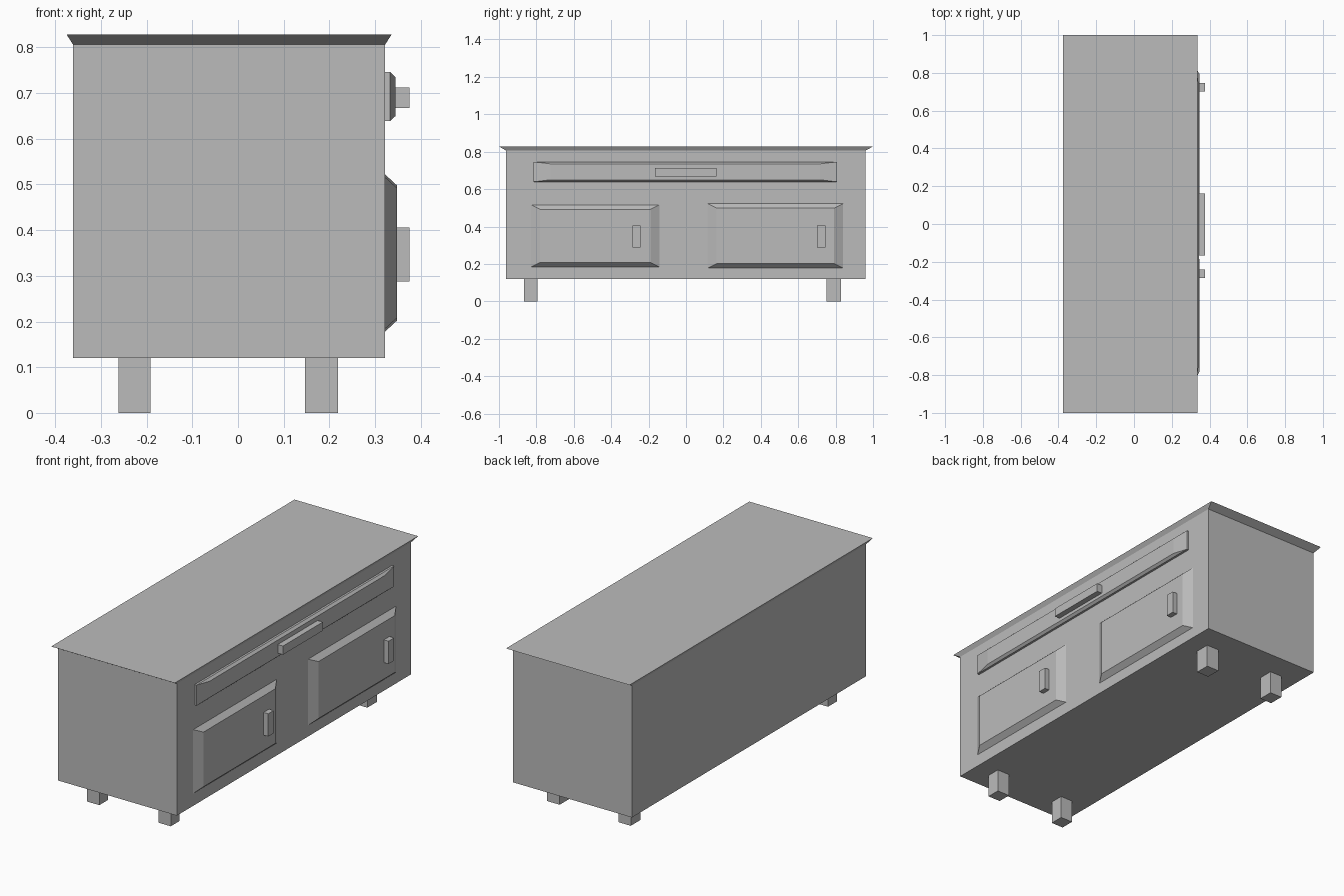
import bpy
import bmesh

cube = bpy.data.objects.get("Cube")
if cube:
    bpy.data.objects.remove(cube, do_unlink=True)

GREY = (0.5, 0.5, 0.5, 1.0)
paint = bpy.data.materials.new("plain grey")
paint.use_nodes = True
paint.diffuse_color = GREY
paint.node_tree.nodes["Principled BSDF"].inputs["Base Color"].default_value = GREY


def add_object(name, bm):
    bmesh.ops.recalc_face_normals(bm, faces=bm.faces)
    mesh = bpy.data.meshes.new(name)
    bm.to_mesh(mesh)
    bm.free()
    mesh.materials.append(paint)
    obj = bpy.data.objects.new(name, mesh)
    bpy.context.collection.objects.link(obj)
    return obj


def block(name, x, y, z, taper=None):
    """Box from (low, high) ranges; taper(co) may move each corner."""
    bm = bmesh.new()
    bmesh.ops.create_cube(bm, size=1)
    for v in bm.verts:
        v.co = [r[0] if c < 0 else r[1] for c, r in zip(v.co, (x, y, z))]
        if taper:
            taper(v.co)
    return add_object(name, bm)


def raised_panel(name, x, y, z, inset_y, inset_z, lip=0.0):
    """Panel on the +x side: straight lip, then chamfered to a smaller face."""
    bm = bmesh.new()
    rings = []
    for px, dy, dz in ((x[0], 0, 0), (x[0] + lip, 0, 0), (x[1], inset_y, inset_z)):
        if rings and px == x[0]:
            continue
        y0, y1, z0, z1 = y[0] + dy, y[1] - dy, z[0] + dz, z[1] - dz
        rings.append([bm.verts.new((px, a, b))
                      for a, b in ((y0, z0), (y1, z0), (y1, z1), (y0, z1))])
    for low, high in zip(rings, rings[1:]):
        for i in range(4):
            j = (i + 1) % 4
            bm.faces.new((low[i], low[j], high[j], high[i]))
    bm.faces.new(rings[0])
    bm.faces.new(rings[-1])
    return add_object(name, bm)


# Cabinet carcass
BODY_X, BODY_Y, BODY_Z = (-0.361, 0.322), (-0.962, 0.96), (0.12, 0.806)
FRONT = BODY_X[1]
block("cabinet_body", BODY_X, BODY_Y, BODY_Z)


# Worktop flares outward from the body to its upper edge
def flare(co):
    if co.z < 0.82:
        co.x = BODY_X[0] if co.x < 0 else BODY_X[1]
        co.y = BODY_Y[0] if co.y < 0 else BODY_Y[1]


block("worktop", (-0.375, 0.336), (-1, 1), (BODY_Z[1], 0.828), flare)

# Wide drawer and its handle
raised_panel("drawer", (FRONT, 0.345), (-0.815, 0.807), (0.639, 0.746), 0.09, 0.011, lip=0.011)
block("drawer_handle", (0.343, 0.375), (-0.166, 0.162), (0.667, 0.712))

# Doors and upright handles
for side, door_y, door_z, grip_y in (
        ("right", (-0.828, -0.142), (0.184, 0.516), (-0.287, -0.242)),
        ("left", (0.116, 0.839), (0.178, 0.522), (0.701, 0.747))):
    raised_panel(side + "_door", (FRONT, 0.348), door_y, door_z, 0.048, 0.024)
    block(side + "_door_handle", (0.346, 0.375), grip_y, (0.288, 0.406))

# Four square legs
for row, leg_x in (("back", (-0.262, -0.192)), ("front", (0.147, 0.219))):
    for side, leg_y in (("right", (-0.865, -0.793)), ("left", (0.75, 0.828))):
        block(f"{row}_{side}_leg", leg_x, leg_y, (0, BODY_Z[0]))
